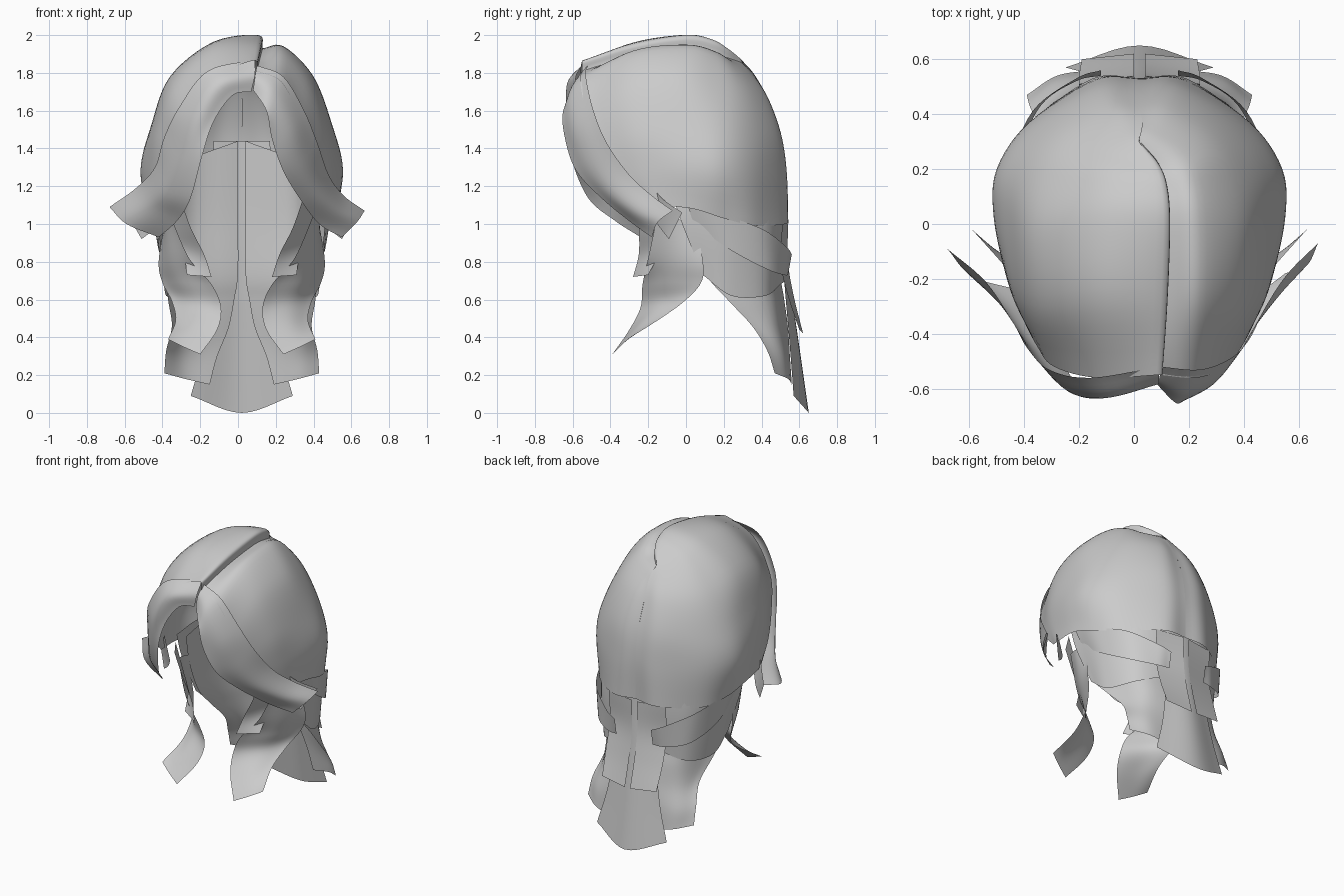
import bpy
import bmesh
from mathutils import Vector

default_cube = bpy.data.objects.get("Cube")
if default_cube:
    bpy.data.objects.remove(default_cube, do_unlink=True)

hair_material = bpy.data.materials.new("hair grey")
hair_material.use_nodes = True
hair_colour = (0.6, 0.6, 0.6, 1)
hair_material.diffuse_color = hair_colour
hair_material.node_tree.nodes["Principled BSDF"].inputs["Base Color"].default_value = hair_colour


def smooth_path(points, steps):
    """Pass a smooth curve through every point."""
    padded = [points[0] * 2 - points[1]] + points + [points[-1] * 2 - points[-2]]
    result = []
    for before, start, end, after in zip(padded, padded[1:], padded[2:], padded[3:]):
        for step in range(steps):
            t = step / steps
            bend = (before * 2 - start * 5 + end * 4 - after) * t * t
            twist = (start * 3 - before - end * 3 + after) * t * t * t
            result.append(start + ((end - before) * t + bend + twist) / 2)
    return result + [points[-1]]


def lock(name, rails, steps=6):
    """Stretch a smooth sheet of hair across neighbouring strands (in hundredths)."""
    strands = [smooth_path([Vector(p) / 100 for p in rail], steps) for rail in rails]
    rows = [smooth_path(list(row), steps) for row in zip(*strands)]
    bm = bmesh.new()
    grid = [[bm.verts.new(p) for p in row] for row in rows]
    for upper, lower in zip(grid, grid[1:]):
        for i in range(len(upper) - 1):
            bm.faces.new((upper[i], lower[i], lower[i + 1], upper[i + 1]))
    mesh = bpy.data.meshes.new(name)
    bm.to_mesh(mesh)
    bm.free()
    mesh.materials.append(hair_material)
    mesh.shade_smooth()
    sheet = bpy.data.objects.new(name, mesh)
    bpy.context.collection.objects.link(sheet)


def mirrored(rails, axis=2):
    """Flip strands across the middle of the head, keeping faces outward."""
    return [[(2 * axis - x, y, z) for x, y, z in rail] for rail in reversed(rails)]


def lock_pair(name, rails):
    lock("left_" + name, rails)
    lock("right_" + name, mirrored(rails))


# Crown: strands run from the parting down to the ears and nape
crown = [
    [(10, -55, 181), (23, -56, 175), (33, -52, 156), (39, -45, 139), (45, -33, 123), (48, -22, 112)],
    [(12, -28, 189), (24, -28, 191), (38, -30, 174), (47, -26, 150), (50, -21, 130), (51, -14, 110)],
    [(13, 0, 193), (24, 0, 194), (40, -3, 178), (50, 0, 152), (55, 2, 130), (53, 4, 108)],
    [(12, 14, 191), (22, 16, 190), (36, 18, 174), (48, 20, 150), (54, 20, 128), (50, 20, 103)],
    [(9, 22, 188), (18, 26, 184), (28, 32, 170), (37, 36, 148), (42, 37, 126), (41, 37, 99)],
    [(4, 28, 186), (9, 33, 181), (13, 42, 168), (17, 49, 148), (18, 52, 126), (19, 53, 100)],
    [(2, 30, 185), (2, 36, 179), (2, 43, 167), (2, 50, 148), (2, 53, 128), (2, 53, 101)],
]
lock("left_crown", crown)

# The right half rises out of the same parting and rolls over it
right_crown = mirrored(crown)
for rail, source in zip(right_crown, reversed(crown)):
    x, y, z = source[0]
    rise = min(7, x * 0.55)
    shoulder_x, shoulder_y, shoulder_z = rail[1]
    rail[:2] = [
        (x, y, z),
        (x - rise / 3, y, z + rise),
        (shoulder_x + rise, shoulder_y, shoulder_z + rise / 3),
    ]
lock("right_crown", right_crown)

# Front fringe, swept back into an outward flick on each side
lock("left_fringe", [
    [(8, -58, 171), (15, -65, 160), (18, -64, 145), (24, -58, 128), (33, -44, 113), (43, -28, 100), (55, -18, 93)],
    [(9, -57, 178), (19, -61, 170), (28, -59, 152), (34, -52, 134), (42, -40, 118), (52, -27, 107), (63, -15, 101)],
    [(10, -52, 184), (24, -53, 178), (35, -49, 160), (42, -42, 143), (48, -30, 126), (56, -18, 115), (67, -7, 107)],
])
lock("right_fringe", [
    [(9, -52, 187), (-16, -56, 181), (-31, -53, 162), (-39, -45, 146), (-44, -36, 130), (-54, -21, 119), (-68, -9, 109)],
    [(9, -58, 179), (-10, -63, 174), (-22, -62, 156), (-30, -55, 135), (-38, -44, 118), (-47, -31, 109), (-59, -19, 100)],
    [(7, -58, 170), (-3, -61, 168), (-13, -62, 154), (-19, -61, 136), (-25, -52, 114), (-32, -38, 102), (-42, -24, 93)],
])

# Small flick tucked behind each fringe
lock_pair("ear_flick", [
    [(44, -18, 104), (49, -13, 97), (55, -9, 92)],
    [(47, -20, 122), (54, -12, 113), (63, -2, 106)],
])

# Long face-framing locks, curling forward below the chin
lock_pair("long_front_lock", [
    [(40, -15, 105), (30, -20, 82), (18, -23, 68), (13, -24, 56), (15, -30, 44), (24, -39, 31)],
    [(43, -6, 103), (40, -7, 82), (34, -10, 69), (28, -14, 58), (28, -24, 47), (33, -35, 35)],
    [(43, 5, 100), (46, 9, 80), (44, 8, 69), (39, -1, 59), (37, -15, 49), (41, -31, 39)],
])

# Short locks inside the long ones
lock_pair("short_front_lock", [
    [(35, -26, 115), (29, -25, 98), (22, -25, 84), (18, -28, 72)],
    [(44, -12, 115), (39, -11, 97), (33, -14, 85), (31, -20, 73)],
])

# Under-layer wrapping from the ears around the nape
lock_pair("nape_layer", [
    [(46, -8, 118), (46, -2, 100), (43, 9, 73)],
    [(48, 20, 118), (46, 22, 92), (42, 24, 62)],
    [(36, 40, 120), (36, 42, 92), (34, 42, 62)],
    [(18, 50, 130), (18, 51, 95), (17, 50, 68)],
    [(5, 51, 130), (5, 52, 95), (5, 53, 70)],
])

# Bands swept back and down from the ears over the nape
lock_pair("swept_band", [
    [(16, 54, 73), (25, 52, 73), (38, 43, 76), (46, 24, 86), (46, 4, 100)],
    [(16, 56, 84), (25, 53, 88), (41, 41, 97), (49, 20, 105), (49, 0, 113)],
])

# Back locks with a narrow gap between them
lock_pair("back_lock", [
    [(24, 51, 100), (24, 50, 80), (24, 54, 62), (23, 60, 44)],
    [(4, 54, 100), (4, 54, 80), (4, 57, 62), (4, 62, 42)],
])

# Side locks of the long nape hair, rooted high under the crown
lock_pair("side_nape_lock", [
    [(43, -2, 115), (43, 2, 95), (42, 10, 74), (41, 22, 60), (39, 35, 46), (42, 43, 33), (43, 47, 21)],
    [(33, 38, 132), (34, 40, 100), (32, 41, 73), (30, 45, 58), (30, 48, 44), (32, 52, 30), (32, 54, 18)],
    [(4, 47, 144), (4, 49, 105), (4, 50, 74), (6, 52, 60), (9, 54, 45), (15, 55, 30), (19, 56, 15)],
])

# Longest sheet down the middle of the back
tail_edge = [(17, 47, 144), (18, 50, 100), (17, 52, 70), (22, 55, 35), (29, 57, 9)]
tail_middle = [(2, 49, 144), (2, 52, 100), (2, 55, 70), (2, 60, 35), (2, 65, 0)]
lock("centre_tail", [tail_edge, tail_middle] + mirrored([tail_edge]))
